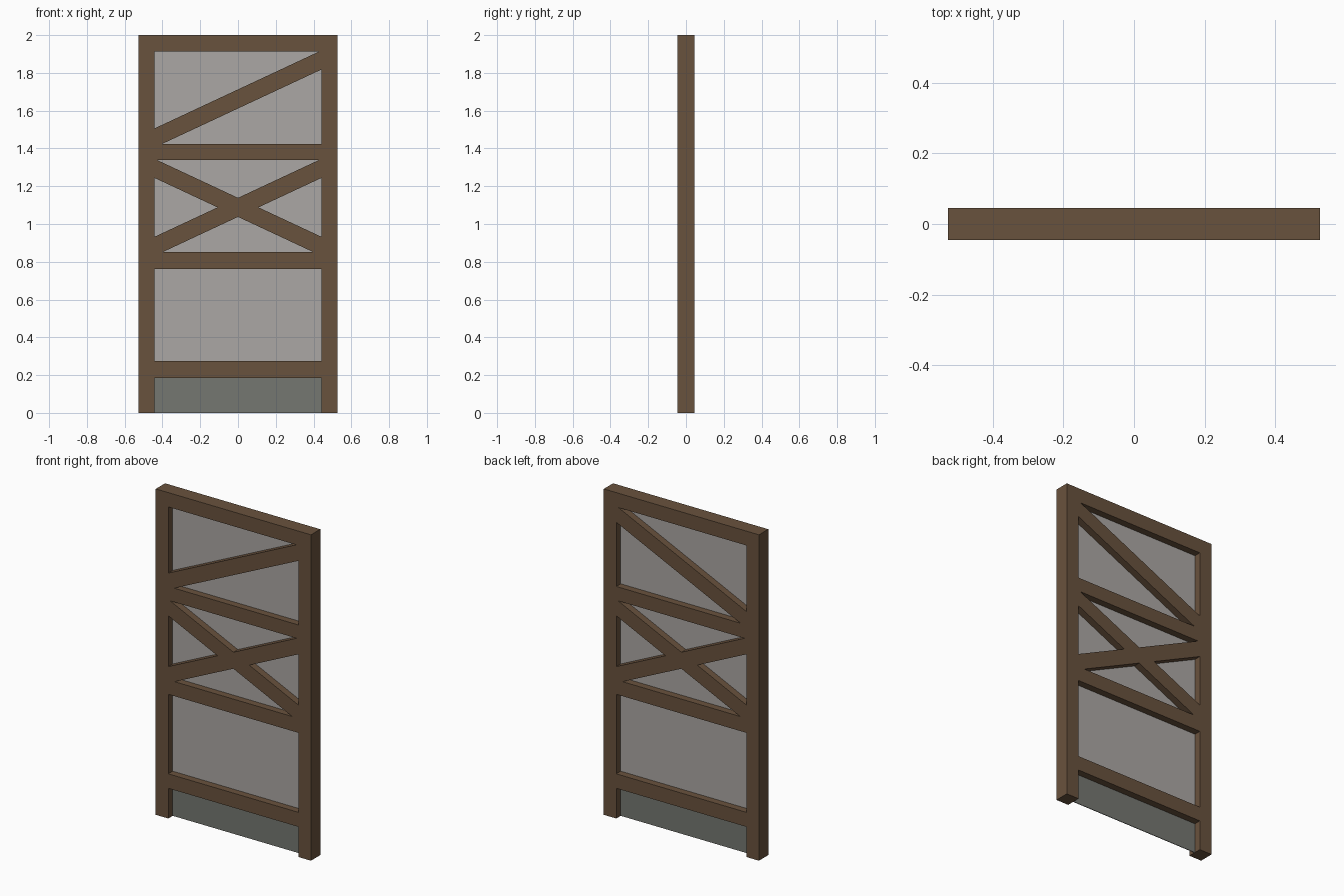
import bpy, bmesh

if "Cube" in bpy.data.objects:
    bpy.data.objects.remove(bpy.data.objects["Cube"])

W, IN = 0.527, 0.442      # outer and inner half widths
D = 0.045                 # half depth of the timbers
SLOPE, HALF = 0.467, 0.0505   # brace slope, half of its vertical thickness


def material(name, rgb):
    m = bpy.data.materials.new(name)
    m.diffuse_color = (*rgb, 1)
    m.use_nodes = True
    m.node_tree.nodes["Principled BSDF"].inputs["Base Color"].default_value = m.diffuse_color
    return m


WOOD = material("brown wood", (0.141, 0.084, 0.047))
PLASTER = material("light grey plaster", (0.41, 0.39, 0.373))
STONE = material("dark grey stone", (0.178, 0.184, 0.165))


def prism(name, pts, half_depth, mat):
    """Extrude an x-z outline symmetrically along y."""
    bm = bmesh.new()
    face = bm.faces.new([bm.verts.new((x, -half_depth, z)) for x, z in pts])
    ext = bmesh.ops.extrude_face_region(bm, geom=[face])
    verts = [v for v in ext["geom"] if isinstance(v, bmesh.types.BMVert)]
    bmesh.ops.translate(bm, verts=verts, vec=(0, 2 * half_depth, 0))
    bmesh.ops.recalc_face_normals(bm, faces=bm.faces)
    me = bpy.data.meshes.new(name)
    bm.to_mesh(me)
    bm.free()
    me.materials.append(mat)
    ob = bpy.data.objects.new(name, me)
    bpy.context.collection.objects.link(ob)
    return ob


def box(name, x0, x1, z0, z1, half_depth, mat):
    return prism(name, [(x0, z0), (x1, z0), (x1, z1), (x0, z1)], half_depth, mat)


def brace(name, mid, low, high, side):
    """Diagonal timber trimmed to the bay between two rails."""
    rise = SLOPE * IN
    pts = [(-IN, low), ((low - mid + HALF) / SLOPE, low),
           (IN, mid + rise - HALF), (IN, high),
           ((high - mid - HALF) / SLOPE, high), (-IN, mid - rise + HALF)]
    prism(name, [(side * x, z) for x, z in pts], D, WOOD)


# Posts
for name, s in (("left_post", -1), ("right_post", 1)):
    box(name, min(s * IN, s * W), max(s * IN, s * W), 0, 2, D, WOOD)

# Horizontal rails
for name, z0, z1 in (("bottom_rail", 0.185, 0.274), ("middle_rail", 0.762, 0.851),
                     ("upper_rail", 1.339, 1.424), ("top_rail", 1.912, 2.0)):
    box(name, -IN, IN, z0, z1, D, WOOD)

# Diagonal braces
brace("upper_brace", 1.662, 1.424, 1.912, 1)
brace("cross_brace_rising", 1.088, 0.851, 1.339, 1)
brace("cross_brace_falling", 1.088, 0.851, 1.339, -1)

# Thin infill panels on the centre plane
for name, z0, z1 in (("lower_panel", 0.274, 0.762), ("cross_panel", 0.851, 1.339),
                     ("upper_panel", 1.424, 1.912)):
    box(name, -IN, IN, z0, z1, 0.002, PLASTER)
box("plinth_panel", -IN, IN, 0, 0.185, 0.002, STONE)
